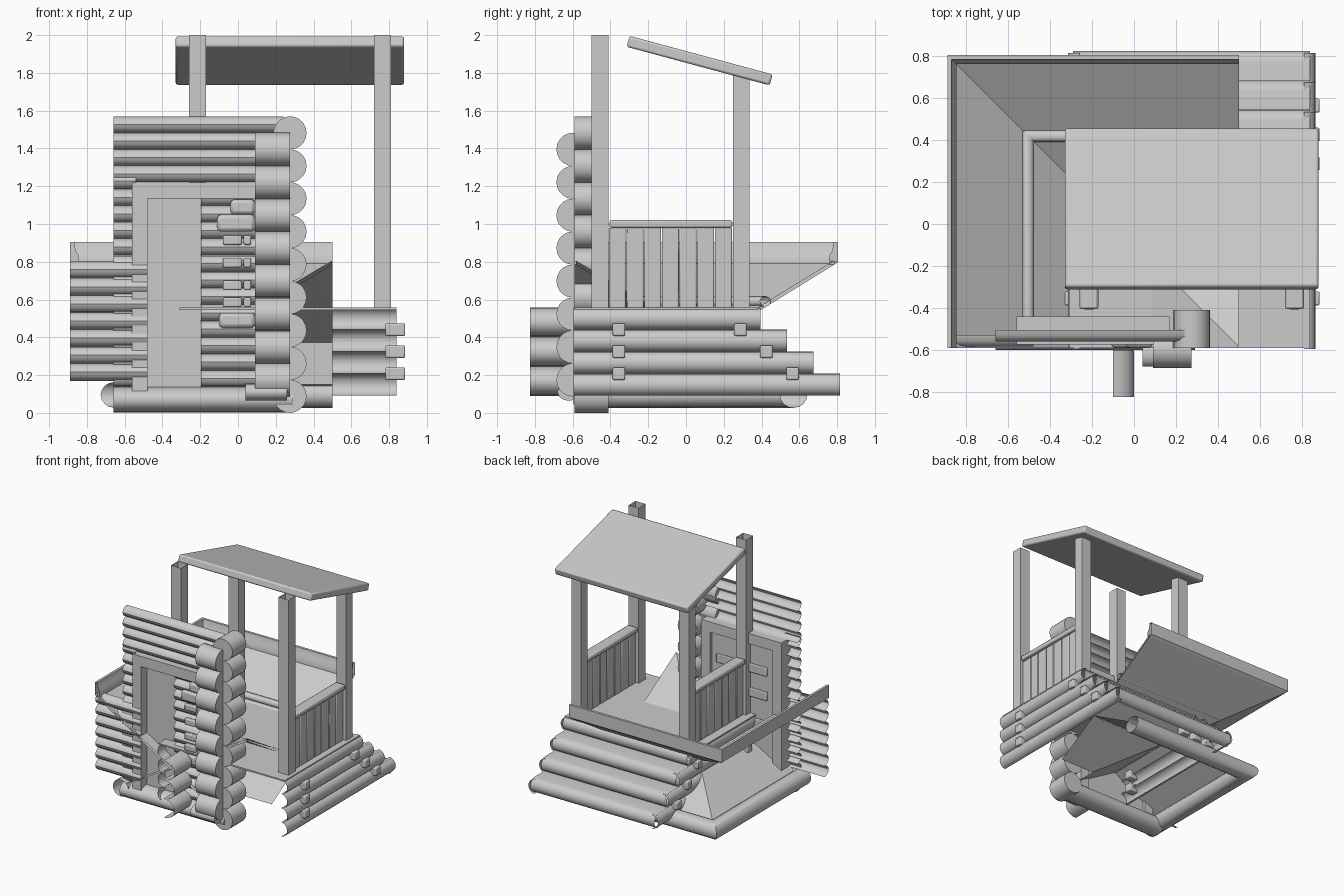
import bpy, math
from mathutils import Matrix

if "Cube" in bpy.data.objects:
    bpy.data.objects.remove(bpy.data.objects["Cube"])


def add_mesh(name, verts, faces, smooth=True):
    me = bpy.data.meshes.new(name)
    me.from_pydata(verts, [], faces)
    me.update()
    ob = bpy.data.objects.new(name, me)
    bpy.context.collection.objects.link(ob)
    if smooth:
        bpy.ops.object.select_all(action='DESELECT')
        ob.select_set(True)
        bpy.context.view_layer.objects.active = ob
        bpy.ops.object.shade_smooth_by_angle(angle=math.radians(35))
    return ob


def extrude(name, pts, axis, a, b, closed=True, caps=True):
    """Extrude a 2D profile along x or y."""
    n = len(pts)
    put = (lambda t, u, v: (t, u, v)) if axis == 'x' else (lambda t, u, v: (u, t, v))
    verts = [put(t, u, v) for t in (a, b) for u, v in pts]
    faces = [(i, (i + 1) % n, n + (i + 1) % n, n + i) for i in range(n if closed else n - 1)]
    if closed and caps:
        faces += [tuple(range(n - 1, -1, -1)), tuple(range(n, 2 * n))]
    return add_mesh(name, verts, faces)


def corner_sweep(name, pts, closed=True, y_front=-0.59, x_end=0.5):
    """Sweep a (inset, z) profile round the mitred back-left corner."""
    x0, y0, n = -0.89, 0.805, len(pts)
    verts = [(x0 + d, min(y_front, y0 - d), z) for d, z in pts]
    verts += [(x0 + d, y0 - d, z) for d, z in pts]
    verts += [(max(x_end, x0 + d), y0 - d, z) for d, z in pts]
    faces = []
    for r in range(2):
        for i in range(n if closed else n - 1):
            j = (i + 1) % n
            faces.append((r * n + i, r * n + j, (r + 1) * n + j, (r + 1) * n + i))
    return add_mesh(name, verts, faces)


def box(name, x0, x1, y0, y1, z0, z1, bevel=0.0):
    ob = extrude(name, [(y0, z0), (y1, z0), (y1, z1), (y0, z1)], 'x', x0, x1)
    if bevel:
        m = ob.modifiers.new('bevel', 'BEVEL')
        m.width, m.segments = bevel, 2
    return ob


def circle(cu, cv, ru, rv=None, n=20):
    rv = rv or ru
    return [(cu + ru * math.cos(2 * math.pi * i / n), cv + rv * math.sin(2 * math.pi * i / n))
            for i in range(n)]


def scallops(base, depth, z0, pitch, rows, seg=6):
    """Open wavy profile: a stack of rounded log faces."""
    pts = []
    for r in range(rows):
        for i in range(seg + (r == rows - 1)):
            a = math.pi * i / seg
            pts.append((base + depth * math.sin(a), z0 + pitch * (r + 0.5 - 0.5 * math.cos(a))))
    return pts


# canopy roof
canopy = box('canopy_roof', -0.33, 0.88, -0.392, 0.392, -0.03, 0.03, 0.012)
canopy.matrix_world = Matrix.Translation((0, 0.072, 1.865)) @ Matrix.Rotation(math.atan2(-0.205, 0.76), 4, 'X')

# posts (open tubes in front), railings
for side, x in (('left', -0.26), ('right', 0.72)):
    for part, y, w, top in (('front', -0.50, 0.09, 2.0), ('back', 0.25, 0.085, 1.79)):
        v = [(x + i * 0.09, y + j * w, z if part == 'front' else z - (0.025 * j if z > 1 else 0))
             for z in (0.555, top) for i, j in ((0, 0), (1, 0), (1, 1), (0, 1))]
        add_mesh(f'{part}_post_{side}', v, [(i, (i + 1) % 4, 4 + (i + 1) % 4, 4 + i) for i in range(4)], False)
    box(f'rail_cap_{side}', x, x + 0.09, -0.405, 0.245, 0.98, 1.02, 0.01)
    for i in range(7):
        y = -0.41 + i * 0.0936
        box(f'rail_board_{side}', x + 0.022, x + 0.068, y + 0.002, y + 0.091, 0.555, 0.98, 0.006)

# porch deck and rounded log steps
box('porch_deck', -0.31, 0.84, -0.59, 0.38, 0.545, 0.557)
P = 0.1165
for k in range(4):
    zt, ye = 0.557 - P * k, 0.395 + 0.14 * k
    nose = [(ye - 0.18, zt), (ye - 0.04, zt)]
    nose += [(ye - 0.045 + 0.055 * math.cos(a), zt - P / 2 + P / 2 * math.sin(a))
             for a in [math.pi * (0.4 - 0.1 * i) for i in range(10)]]
    extrude('log_step', nose, 'x', -0.29, 0.84, closed=False)
    for side, base, s in (('right', 0.81, 1), ('left', -0.26, -1)):
        extrude(f'step_side_log_{side}', scallops(base, 0.055 * s, zt - P, P, 1, 10), 'y', -0.595, ye, closed=False)
        if k:
            xa, xb = sorted((base - 0.03 * s, base + 0.075 * s))
            for y in (-0.355, 0.15 + 0.138 * k):
                box('peg', xa, xb, y - 0.033, y + 0.033, zt - 0.033, zt + 0.033, 0.008)

# upturned valley roof round the corner, with its rim and wall log
corner_sweep('valley_roof', [(0.02, 0.805), (0.695, 0.39), (1.385, 0.805),
                             (1.385, 0.785), (0.695, 0.368), (0.02, 0.785)])
corner_sweep('valley_roof_rim', [(0.0, 0.80), (0.0, 0.905), (0.02, 0.905), (0.028, 0.86),
                                 (0.043, 0.835), (0.043, 0.785), (0.02, 0.785)])
corner_sweep('valley_wall_log', circle(0.385, 0.59, 0.028, n=12), y_front=-0.45)

# lower ridge roof and base log
corner_sweep('lower_roof', [(0.28, 0.14), (0.695, 0.375), (1.08, 0.15)], closed=False)
corner_sweep('base_log', circle(0.235, 0.095, 0.072, 0.068, 16))

# front log wall around the doorway
W = 0.0872
extrude('wall_above_door', scallops(-0.505, -0.055, 1.57 - 4 * W, W, 4), 'x', -0.66, 0.24, closed=False)
for name, x0, x1, rows in (('wall_left_of_door', -0.66, -0.54, 13), ('wall_right_of_door', -0.195, 0.2, 12)):
    extrude(name, scallops(-0.505, -0.055, 1.57 - W * 4 - W * 13 + 0.05, W, rows), 'x', x0, x1, closed=False)
extrude('side_log_wall', scallops(-0.53, -0.055, 0.17, 0.0905, 7), 'x', -0.89, -0.48, closed=False)
extrude('sill_log', circle(-0.505, 0.07, 0.095, 0.068), 'x', -0.66, 0.29)

# door frame and door
box('door_jamb_left', -0.56, -0.48, -0.575, -0.44, 0.09, 1.22)
box('door_jamb_right', 0.09, 0.17, -0.56, -0.44, 0.09, 1.22)
box('door_lintel', -0.56, 0.17, -0.575, -0.44, 1.135, 1.22)
box('door_panel', -0.48, 0.09, -0.50, -0.465, 0.10, 1.135)
for z in (0.46, 0.70, 0.90):
    box('door_brace', -0.42, 0.04, -0.465, -0.445, z, z + 0.07, 0.006)
box('door_hinge_upper', -0.11, 0.09, -0.59, -0.55, 0.96, 1.05, 0.02)
box('door_hinge_top', -0.04, 0.09, -0.59, -0.55, 1.05, 1.13, 0.02)
box('door_hinge_lower', -0.10, 0.09, -0.59, -0.55, 0.45, 0.53, 0.02)
for z in (0.56, 0.65, 0.77, 0.89):
    box('door_latch', -0.08, 0.02, -0.585, -0.55, z, z + 0.05, 0.008)
    box('door_latch_end', 0.03, 0.07, -0.585, -0.55, z, z + 0.05, 0.008)

# crossed corner logs
for i in range(8):
    z = 0.175 + 0.1743 * i
    extrude('corner_log_front', circle(-0.598, z, 0.088), 'x', 0.09, 0.275)
for i in range(9):
    z = 0.088 + 0.1743 * i
    extrude('corner_log_side', circle(0.275, z, 0.088), 'y', -0.59, -0.41)

# loose log siding in front of the door and a short log on the ground
extrude('loose_siding', scallops(-0.10, 0.10, 0.09, 0.156, 3, 8), 'y', -0.825, -0.60, closed=False)
extrude('short_log', circle(-0.62, 0.11, 0.06, 0.045), 'x', 0.04, 0.26)
